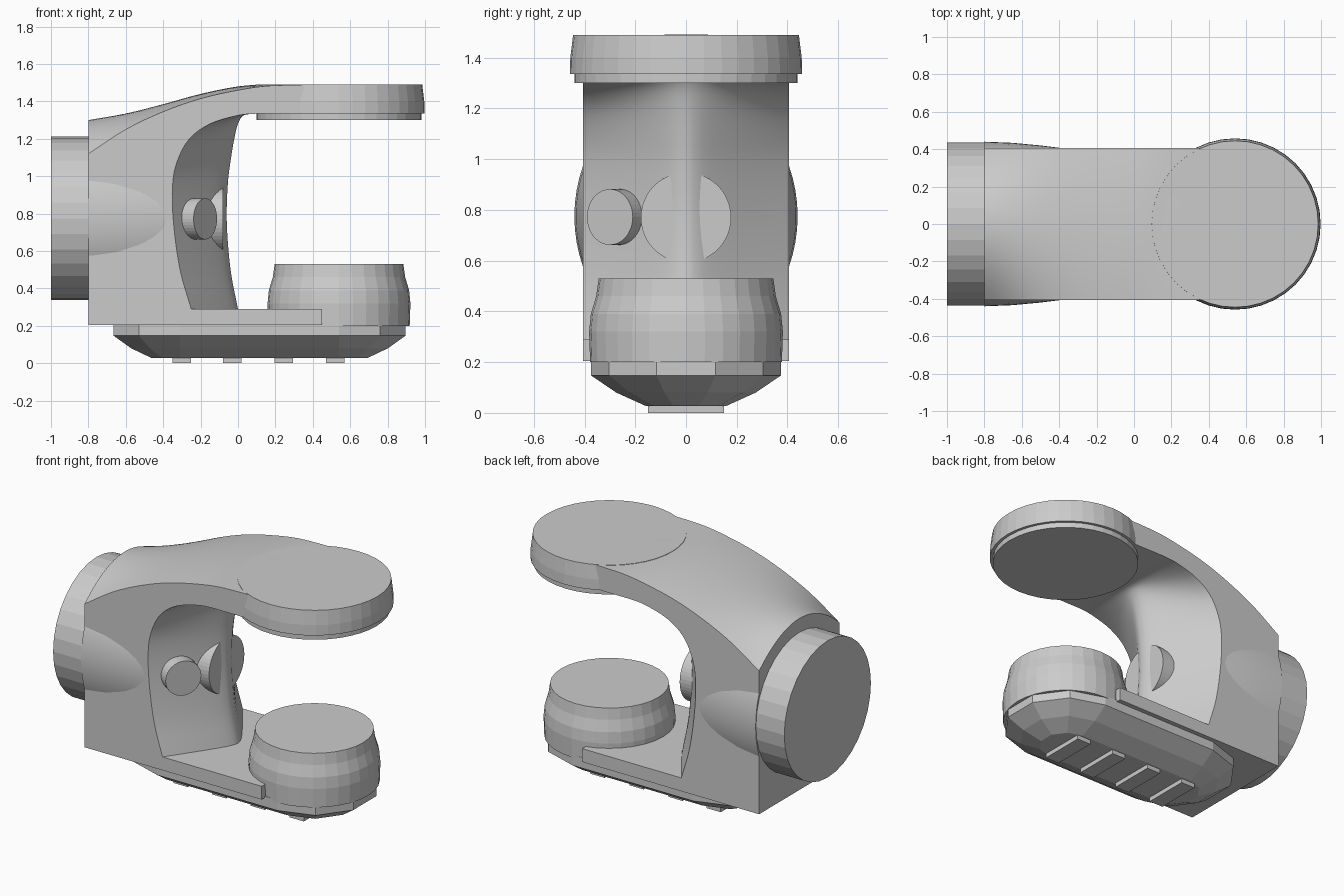
import bpy, bmesh, math
from mathutils import Vector

if "Cube" in bpy.data.objects:
    bpy.data.objects.remove(bpy.data.objects["Cube"])


def make(name, bm, smooth=None):
    bmesh.ops.recalc_face_normals(bm, faces=bm.faces)
    me = bpy.data.meshes.new(name)
    bm.to_mesh(me)
    bm.free()
    ob = bpy.data.objects.new(name, me)
    bpy.context.collection.objects.link(ob)
    if smooth:
        bpy.ops.object.select_all(action='DESELECT')
        ob.select_set(True)
        bpy.context.view_layer.objects.active = ob
        bpy.ops.object.shade_smooth_by_angle(angle=math.radians(smooth))
    return ob


def loft(name, rings, smooth=None):
    """Skin a list of equal-length closed rings and cap both ends."""
    bm = bmesh.new()
    vs = [[bm.verts.new(p) for p in r] for r in rings]
    n = len(vs[0])
    for a, b in zip(vs, vs[1:]):
        for i in range(n):
            j = (i + 1) % n
            bm.faces.new((a[i], a[j], b[j], b[i]))
    bm.faces.new(vs[0])
    bm.faces.new(vs[-1])
    return make(name, bm, smooth)


def turned(name, origin, axis, profile, segs=32, squash=1.0, smooth=None):
    """Round part: profile holds (distance along axis, radius)."""
    axis = Vector(axis).normalized()
    up = Vector((0, 0, 1)) if abs(axis.z) < 0.9 else Vector((1, 0, 0))
    side = up.cross(axis)
    ang = [2 * math.pi * i / segs for i in range(segs)]
    rings = [[Vector(origin) + axis * d + side * r * math.cos(a) + up * r * squash * math.sin(a)
              for a in ang] for d, r in profile]
    return loft(name, rings, smooth)


def curve(pts, steps=4):
    """Catmull-Rom through 2D points."""
    p = [Vector(q) for q in pts]
    p = [2 * p[0] - p[1]] + p + [2 * p[-1] - p[-2]]
    out = []
    for i in range(1, len(p) - 2):
        a, b, c, d = p[i - 1:i + 3]
        for k in range(steps):
            t = k / steps
            out.append(0.5 * (2 * b + (c - a) * t + (2 * a - 5 * b + 4 * c - d) * t * t
                              + (3 * b - a - 3 * c + d) * t ** 3))
    return out + [p[-2]]


# Fork body: side profiles at the centre and at the flanks, blended across y
W = 0.405
top_mid = curve([(-.8, 1.3), (-.6, 1.335), (-.4, 1.385), (-.2, 1.44), (0, 1.48), (.15, 1.49), (.3, 1.49)])
top_side = curve([(-.8, 1.12), (-.6, 1.25), (-.4, 1.345), (-.2, 1.415), (0, 1.46), (.15, 1.482), (.3, 1.488)])
in_mid = curve([(.1, 1.335), (.03, 1.325), (0, 1.28), (-.02, 1.2), (-.04, 1.08), (-.055, .95),
                (-.06, .75), (-.04, .5), (0, .29)])
in_side = curve([(.1, 1.335), (0, 1.325), (-.15, 1.28), (-.26, 1.2), (-.325, 1.08), (-.35, .95),
                 (-.345, .75), (-.31, .5), (-.25, .29)])


def section(y):
    t = (y / W) ** 2
    f = (math.hypot(y, .05) - .05) / (math.hypot(W, .05) - .05)
    pts = [Vector((-.8, .205))]
    pts += [a.lerp(b, t) for a, b in zip(top_mid, top_side)]
    pts += [Vector((.45, 1.488)), Vector((.45, 1.335))]
    pts += [a.lerp(b, f) for a, b in zip(in_mid, in_side)]
    pts += [Vector((.45, .29)), Vector((.45, .205))]
    return [(p.x, y, p.y) for p in pts]


loft("fork_body", [section(W * i / 12) for i in range(-12, 13)], smooth=35)

# Bulged hub on the flanks and the rear connector
turned("hub_bulge", (-.8, 0, .775), (1, 0, 0),
       [(0, .44), (.15, .434), (.3, .42), (.43, .404)], segs=64, squash=1.17, smooth=35)
turned("rear_connector", (-1, 0, .775), (1, 0, 0), [(0, .437), (.25, .437)])

# Upper pad with its lower plate
turned("upper_pad", (.54, 0, 0), (0, 0, 1), [(1.335, .458), (1.4, .456), (1.49, .445)], segs=40)
turned("upper_pad_plate", (.54, 0, 0), (0, 0, 1), [(1.3, .44), (1.36, .44)], segs=40)

# Lower knob
turned("lower_knob", (.54, 0, 0), (0, 0, 1),
       [(.2, .378), (.32, .382), (.39, .375), (.46, .354), (.53, .344)])

# Button and round boss on the inner wall
axis = Vector((.82, -.57, 0))
turned("side_button", Vector((-.175, -.3, .772)) - axis * .16, axis, [(0, .11), (.16, .11)], segs=40)
turned("inner_boss", (-.25, 0, .77), (1, 0, 0), [(0, .178), (.17, .178)], segs=48)


# Chamfered base shoe, a low-poly stadium
def stadium(z, r):
    ring = []
    for cx, start in ((.54, -90), (-.31, 90)):
        for i in range(6):
            a = math.radians(start + 36 * i)
            ring.append((cx + r * math.cos(a), r * math.sin(a), z))
    return ring


loft("base_shoe", [stadium(.215, .375), stadium(.148, .375), stadium(.08, .275), stadium(.028, .16)])

# Plain ground ribs under the shoe
for i, x in enumerate((-.3, -.03, .245, .52)):
    bm = bmesh.new()
    bmesh.ops.create_cube(bm, size=1)
    bmesh.ops.scale(bm, vec=(.1, .3, .04), verts=bm.verts)
    bmesh.ops.translate(bm, vec=(x, 0, .02), verts=bm.verts)
    make(f"ground_rib_{i + 1}", bm)
